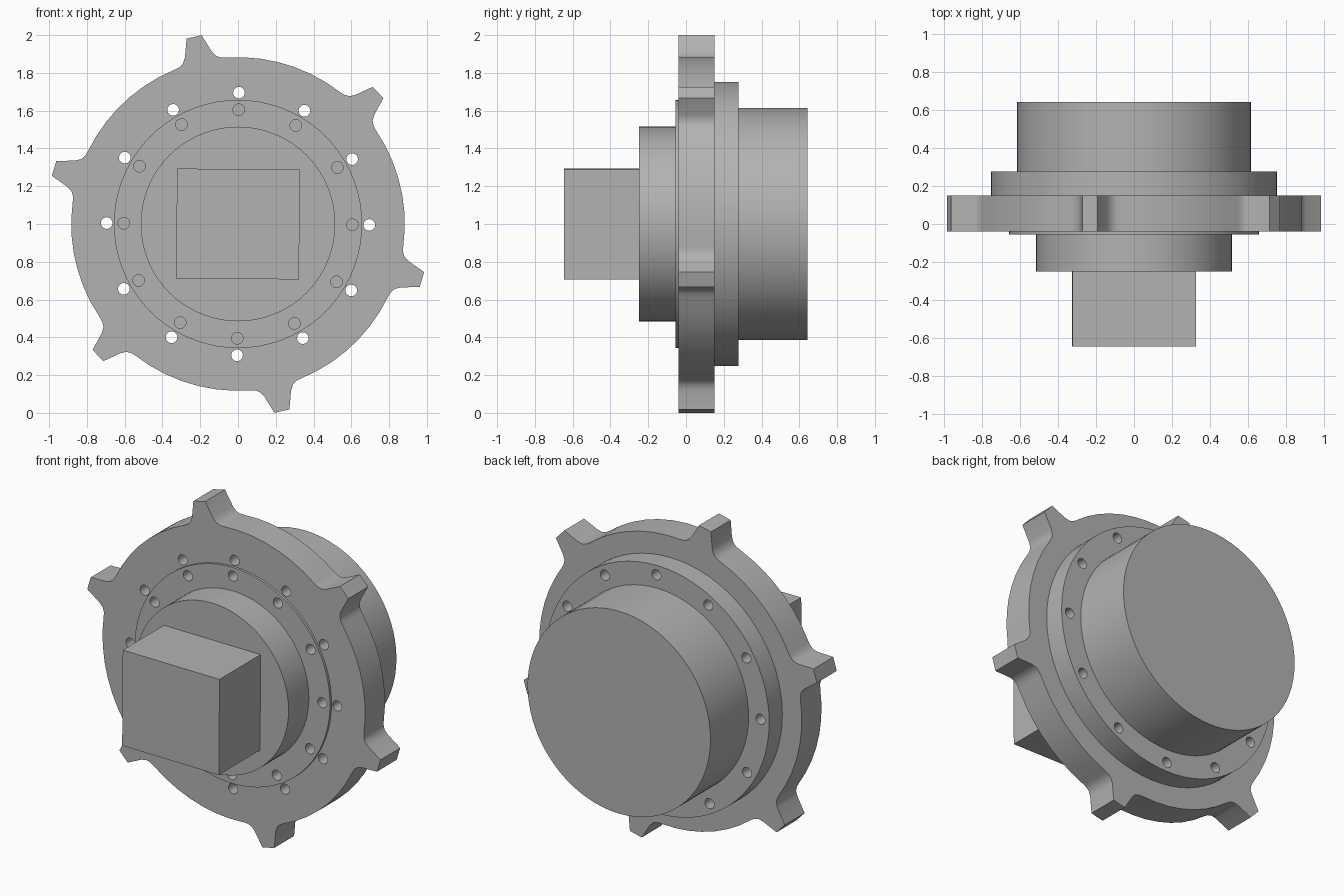
import bpy, bmesh
from math import sin, cos, radians, pi

if "Cube" in bpy.data.objects:
    bpy.data.objects.remove(bpy.data.objects["Cube"], do_unlink=True)

CENTRE_Z = 1.0
TILT = radians(-0.4)      # slight turn of the bolt pattern and shaft

steel = bpy.data.materials.new("grey_steel")
steel.use_nodes = True
grey = (0.45, 0.45, 0.45, 1)
steel.diffuse_color = grey
steel.node_tree.nodes["Principled BSDF"].inputs["Base Color"].default_value = grey


def circle(radius, sides=72, x=0, z=0):
    return [(x + radius * cos(2 * pi * i / sides), z + radius * sin(2 * pi * i / sides))
            for i in range(sides)]


def add_prism(bm, outline, y0, y1):
    """Extrude a closed x-z outline from y0 to y1."""
    face = bm.faces.new([bm.verts.new((x, y0, z + CENTRE_Z)) for x, z in outline])
    geom = bmesh.ops.extrude_face_region(bm, geom=[face])["geom"]
    verts = [v for v in geom if isinstance(v, bmesh.types.BMVert)]
    bmesh.ops.translate(bm, verts=verts, vec=(0, y1 - y0, 0))


def make_object(name, prisms):
    bm = bmesh.new()
    for outline, y0, y1 in prisms:
        add_prism(bm, outline, y0, y1)
    bmesh.ops.recalc_face_normals(bm, faces=bm.faces[:])
    mesh = bpy.data.meshes.new(name)
    bm.to_mesh(mesh)
    bm.free()
    mesh.materials.append(steel)
    obj = bpy.data.objects.new(name, mesh)
    bpy.context.scene.collection.objects.link(obj)
    return obj


def bolt_circle(radius, y0, y1):
    """Twelve evenly spaced drill shapes."""
    prisms = []
    for i in range(12):
        a = TILT + i * pi / 6
        prisms.append((circle(0.031, 16, radius * cos(a), radius * sin(a)), y0, y1))
    return prisms


def drill(obj, cutter):
    mod = obj.modifiers.new("holes", 'BOOLEAN')
    mod.operation = 'DIFFERENCE'
    mod.solver = 'EXACT'
    mod.object = cutter
    bpy.context.view_layer.update()
    evaluated = obj.evaluated_get(bpy.context.evaluated_depsgraph_get())
    mesh = bpy.data.meshes.new_from_object(evaluated)
    obj.modifiers.clear()
    obj.data = mesh


# Sprocket outline: six teeth with filleted roots and arcs between
tooth = [(-9, 0.883), (-7.3, 0.886), (-5.7, 0.898), (-4.5, 0.925), (-2.3, 1.018)]
tooth += [(-a, r) for a, r in reversed(tooth)]
arc = [(a, 0.883) for a in range(15, 50, 6)]
sprocket_outline = []
for i in range(6):
    for a, r in tooth + arc:
        t = radians(43.2 + 60 * i + a)
        sprocket_outline.append((r * cos(t), r * sin(t)))

# Square drive block, turned slightly with the bolt pattern
block = [(x * cos(TILT) - z * sin(TILT), x * sin(TILT) + z * cos(TILT))
         for x, z in ((-0.325, -0.291), (0.325, -0.291), (0.325, 0.291), (-0.325, 0.291))]

parts = {
    "drive_block": make_object("drive_block", [(block, -0.645, -0.25)]),
    "front_hub": make_object("front_hub", [(circle(0.515), -0.25, -0.055)]),
    "front_ring": make_object("front_ring", [(circle(0.657), -0.055, -0.04)]),
    "sprocket": make_object("sprocket", [(sprocket_outline, -0.04, 0.15)]),
    "rear_flange": make_object("rear_flange", [(circle(0.753), 0.15, 0.277)]),
    "rear_drum": make_object("rear_drum", [(circle(0.615), 0.277, 0.643)]),
}

# Outer holes pass right through; inner holes stop at the rear flange
outer = make_object("outer_hole_cutter", bolt_circle(0.695, -0.2, 0.4))
inner = make_object("inner_hole_cutter", bolt_circle(0.605, -0.2, 0.2))
drill(parts["sprocket"], outer)
drill(parts["rear_flange"], outer)
drill(parts["sprocket"], inner)
drill(parts["front_ring"], inner)
for cutter in (outer, inner):
    bpy.data.objects.remove(cutter, do_unlink=True)

# Smooth round walls, crisp rims
for obj in parts.values():
    obj.data.shade_smooth()
    obj.data.set_sharp_from_angle(angle=radians(30))
